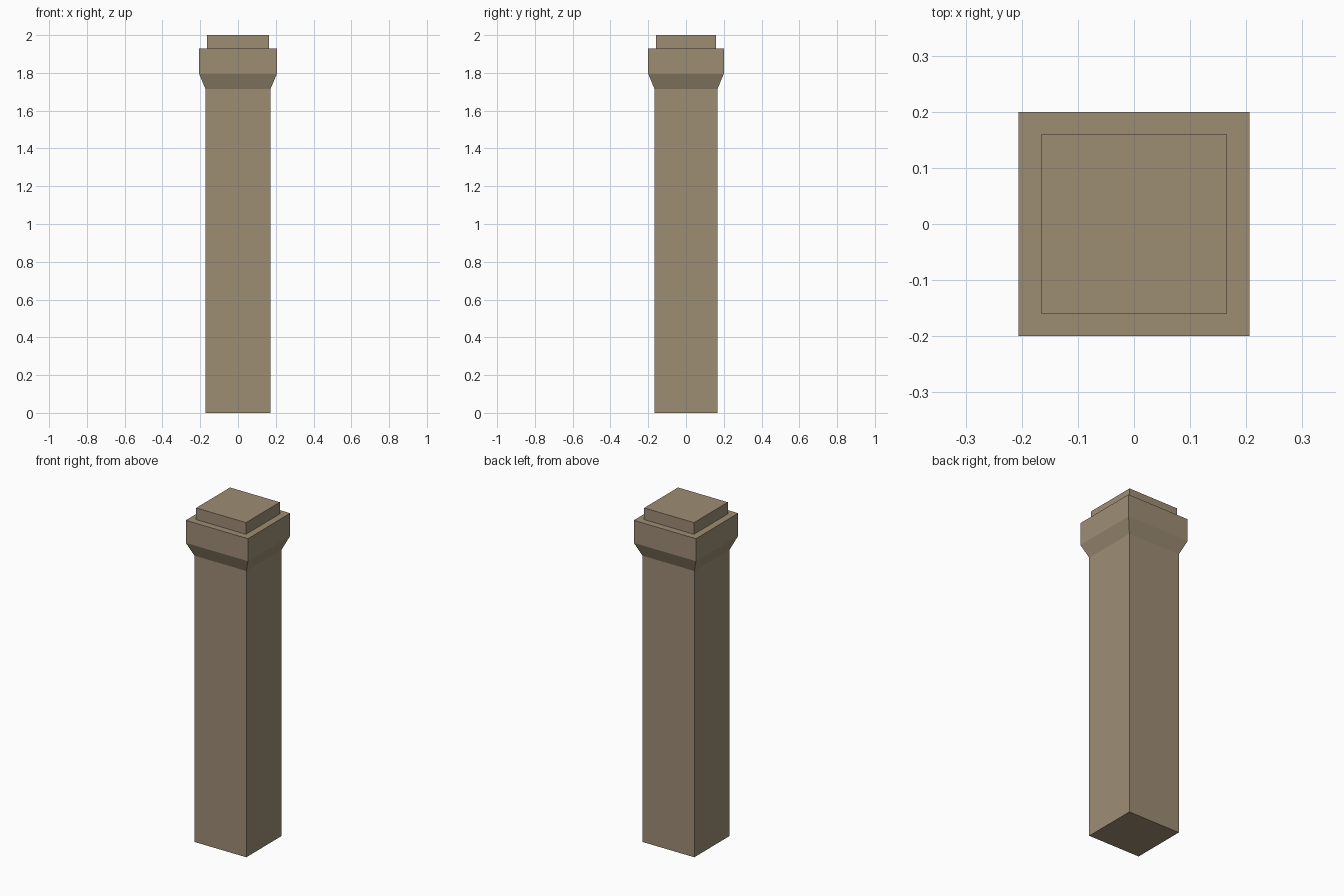
import bpy
import bmesh

cube = bpy.data.objects.get("Cube")
if cube:
    bpy.data.objects.remove(cube, do_unlink=True)

# Single stone colour
STONE = (0.337, 0.266, 0.175, 1.0)
stone = bpy.data.materials.new("tan_stone")
stone.use_nodes = True
stone.diffuse_color = STONE
bsdf = next(n for n in stone.node_tree.nodes if n.type == "BSDF_PRINCIPLED")
bsdf.inputs["Base Color"].default_value = STONE


def loft(name, sections, close_bottom=False, close_top=False):
    """Stack rectangular sections (half_x, half_y, z) into a flat-faced part."""
    bm = bmesh.new()
    rings = [[bm.verts.new((sx * hx, sy * hy, z))
              for sx, sy in ((-1, -1), (1, -1), (1, 1), (-1, 1))]
             for hx, hy, z in sections]
    for low, high in zip(rings, rings[1:]):
        for i in range(4):
            j = (i + 1) % 4
            bm.faces.new((low[i], low[j], high[j], high[i]))
    if close_bottom:
        bm.faces.new(rings[0][::-1])
    if close_top:
        bm.faces.new(rings[-1])
    mesh = bpy.data.meshes.new(name)
    bm.to_mesh(mesh)
    bm.free()
    mesh.materials.append(stone)
    obj = bpy.data.objects.new(name, mesh)
    bpy.context.collection.objects.link(obj)
    return obj


# Half sizes of the three stages
SHAFT = (0.172, 0.167)
COLLAR = (0.206, 0.2)
CAP = (0.165, 0.16)

# Square shaft, open where the collar takes over
loft("shaft", [(*SHAFT, 0), (*SHAFT, 1.715)], close_bottom=True)

# Flared collar with a flat ledge running in to the cap
loft("collar", [(*SHAFT, 1.715), (*COLLAR, 1.795), (*COLLAR, 1.93), (*CAP, 1.93)])

# Raised cap block
loft("cap", [(*CAP, 1.93), (*CAP, 2.0)], close_top=True)
